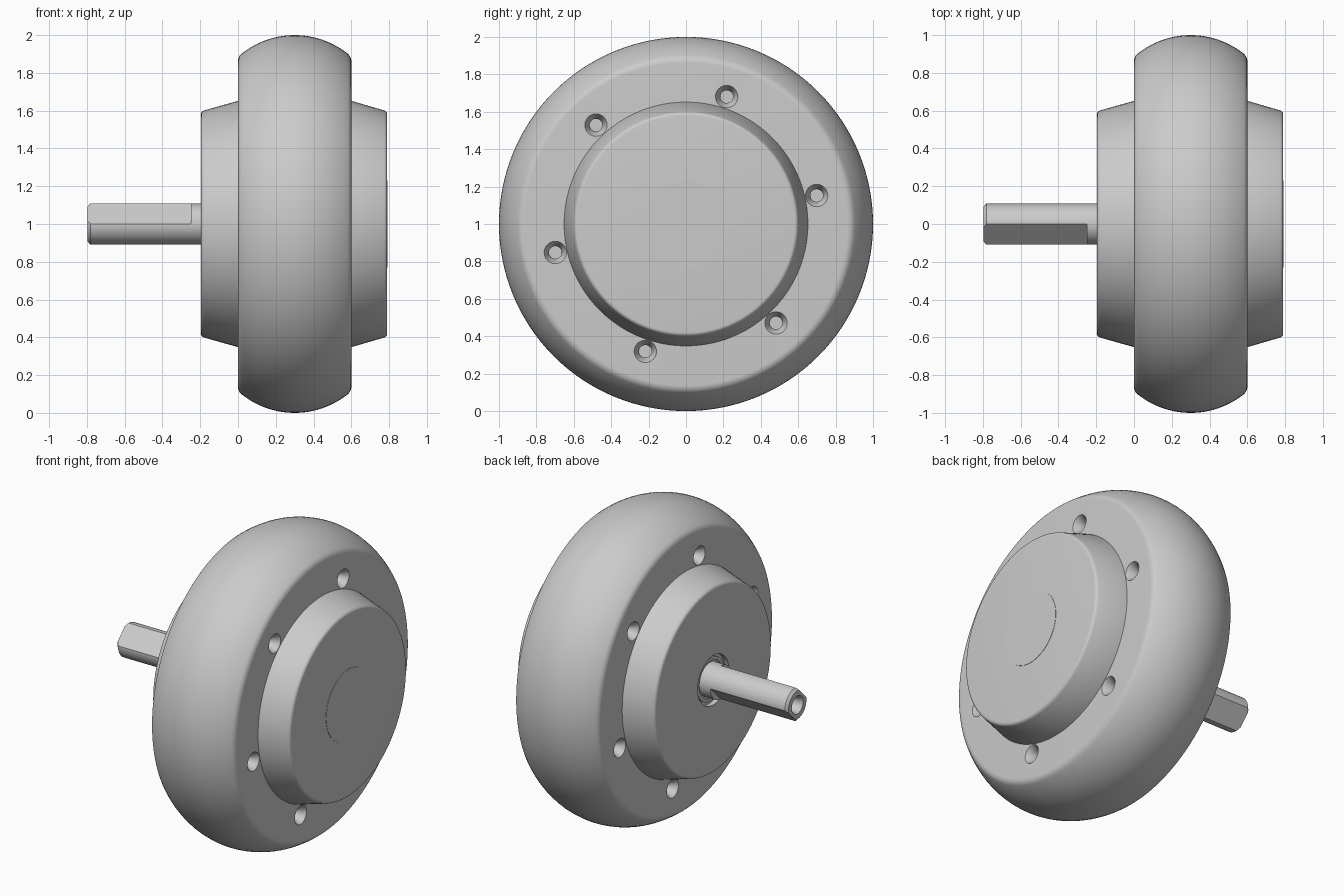
import bpy, bmesh
from math import sin, cos, pi, radians, atan2, sqrt
from mathutils import Matrix, Vector

cube = bpy.data.objects.get("Cube")
if cube:
    bpy.data.objects.remove(cube, do_unlink=True)

GREY = (0.6, 0.6, 0.6, 1.0)
mat = bpy.data.materials.new("plain_grey")
mat.use_nodes = True
mat.diffuse_color = GREY
mat.node_tree.nodes["Principled BSDF"].inputs["Base Color"].default_value = GREY

AXLE = Matrix.Translation((0, 0, 1))


def arc(cx, cr, rad, start, end, steps):
    """Points (x, radius) on an arc, angles in radians."""
    return [(cx + rad * cos(start + (end - start) * i / steps),
             cr + rad * sin(start + (end - start) * i / steps)) for i in range(steps + 1)]


def lathe(bm, profile, steps, place=AXLE):
    """Turn a profile of (x, radius) points about the x axis."""
    verts = [bm.verts.new((x, 0, r)) for x, r in profile]
    edges = [bm.edges.new(pair) for pair in zip(verts, verts[1:])]
    made = bmesh.ops.spin(bm, geom=verts + edges, axis=(1, 0, 0), cent=(0, 0, 0),
                          angle=2 * pi, steps=steps, use_merge=True)
    new = set(verts) | {v for v in made["geom_last"] if isinstance(v, bmesh.types.BMVert)}
    stack = list(new)
    while stack:
        for e in stack.pop().link_edges:
            for v in e.verts:
                if v not in new:
                    new.add(v)
                    stack.append(v)
    bmesh.ops.transform(bm, matrix=place, verts=list(new))


def finish(name, bm):
    bmesh.ops.remove_doubles(bm, verts=bm.verts, dist=1e-5)
    bmesh.ops.dissolve_degenerate(bm, edges=bm.edges, dist=1e-6)
    bmesh.ops.recalc_face_normals(bm, faces=bm.faces)
    mesh = bpy.data.meshes.new(name)
    bm.to_mesh(mesh)
    bm.free()
    mesh.materials.append(mat)
    obj = bpy.data.objects.new(name, mesh)
    bpy.context.collection.objects.link(obj)
    return obj


def activate(obj):
    bpy.ops.object.select_all(action='DESELECT')
    obj.select_set(True)
    bpy.context.view_layer.objects.active = obj


def turned(name, profile, steps=96):
    bm = bmesh.new()
    lathe(bm, profile, steps)
    return finish(name, bm)


# Wheel: crowned tread with a rounded shoulder on each side
WIDTH, CROWN, SHOULDER = 0.6, 0.45, 0.05
mid = WIDTH / 2
drop = sqrt((CROWN - SHOULDER) ** 2 - (mid - SHOULDER) ** 2)
lean = atan2(drop, mid - SHOULDER)
base = 1 - CROWN
half = arc(SHOULDER, base + drop, SHOULDER, pi, pi - lean, 6)
tread = arc(mid, base, CROWN, pi - lean, lean, 20)
other = [(WIDTH - x, r) for x, r in reversed(half)]
wheel = turned("wheel", [(0, 0)] + half + tread[1:-1] + other + [(WIDTH, 0)], 128)

# Countersunk screw holes on both faces
bm = bmesh.new()
sink = [(0.02, 0), (0.02, 0.068), (0, 0.06), (-0.045, 0.034), (-0.08, 0.034), (-0.08, 0)]
for face_x, side, first in ((WIDTH, 1, 12.3), (0, -1, 41)):
    for k in range(6):
        a = radians(first + 60 * k)
        spot = Matrix.Translation((face_x, 0.715 * cos(a), 1 + 0.715 * sin(a)))
        lathe(bm, [(side * x, r) for x, r in sink], 24, spot)
cutter = finish("screw_hole_cutter", bm)
cutter.hide_render = True
mod = wheel.modifiers.new("screw_holes", 'BOOLEAN')
mod.operation = 'DIFFERENCE'
mod.solver = 'EXACT'
mod.object = cutter
activate(wheel)
bpy.ops.object.modifier_apply(modifier=mod.name)
bpy.data.objects.remove(cutter, do_unlink=True)

# Tapered hubs: plain cap on one side, bearing recess on the other
fillet = 0.022
edge = arc(0.19 - fillet, 0.602 - fillet, fillet, radians(75), 0, 5)
hub = [(-0.05, 0), (-0.05, 0.652), (0, 0.652)] + edge
cap_hub = turned("cap_hub", [(WIDTH + x, r) for x, r in hub + [(0.19, 0)]])
recess = [(0.195, 0.16), (0.16, 0.16), (0.16, 0)]
shaft_hub = turned("shaft_hub", [(-x * 1.03, r) for x, r in hub + [(0.19, 0.16)] + recess[1:]])

# Centre cover and bearing ring
cover = turned("centre_cover", [(0.76, 0), (0.76, 0.23), (0.792, 0.23), (0.792, 0)], 64)
bearing = turned("bearing_ring", [(-0.16, 0), (-0.16, 0.14), (-0.178, 0.14),
                                  (-0.178, 0.12), (-0.17, 0.12), (-0.17, 0)], 48)

# Shaft collar, and shaft with two opposite flats and a centre hole
collar = turned("shaft_collar", [(-0.15, 0), (-0.15, 0.108), (-0.25, 0.108), (-0.25, 0)], 48)
bm = bmesh.new()
lathe(bm, [(-0.24, 0), (-0.24, 0.108), (-0.782, 0.108), (-0.797, 0.092), (-0.797, 0.058),
           (-0.775, 0.046), (-0.65, 0.046), (-0.65, 0)], 64)
bmesh.ops.remove_doubles(bm, verts=bm.verts, dist=1e-5)
for side in (1, -1):
    normal = Vector((0, -side, side)).normalized()
    cut = bmesh.ops.bisect_plane(bm, geom=bm.verts[:] + bm.edges[:] + bm.faces[:],
                                 plane_co=Vector((0, 0, 1)) + normal * 0.077,
                                 plane_no=normal, clear_outer=True)
    rim = [e for e in cut["geom_cut"] if isinstance(e, bmesh.types.BMEdge)]
    bmesh.ops.contextual_create(bm, geom=rim)
shaft = finish("shaft", bm)

for obj in (wheel, cap_hub, shaft_hub, cover, bearing, collar, shaft):
    activate(obj)
    bpy.ops.object.shade_smooth_by_angle(angle=radians(30))
